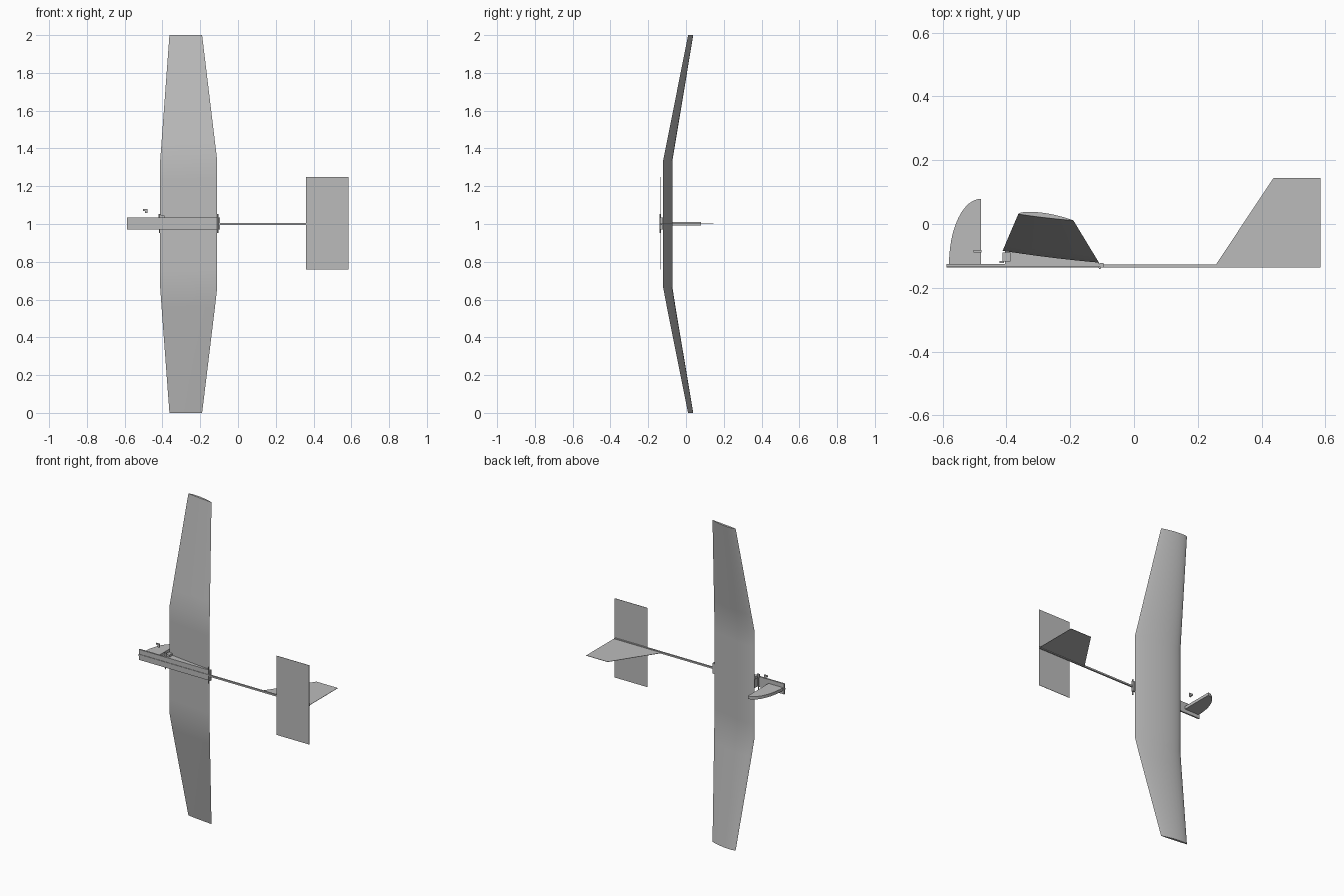
import bpy, bmesh
from math import sin, cos, pi
from mathutils import Vector

cube = bpy.data.objects.get("Cube")
if cube:
    bpy.data.objects.remove(cube, do_unlink=True)

grey = bpy.data.materials.new("light grey")
grey.use_nodes = True
colour = (0.5, 0.5, 0.5, 1)
grey.diffuse_color = colour
grey.node_tree.nodes["Principled BSDF"].inputs["Base Color"].default_value = colour


def finish(name, bm, smooth=False):
    bmesh.ops.recalc_face_normals(bm, faces=bm.faces)
    mesh = bpy.data.meshes.new(name)
    bm.to_mesh(mesh)
    bm.free()
    mesh.materials.append(grey)
    obj = bpy.data.objects.new(name, mesh)
    bpy.context.collection.objects.link(obj)
    if smooth:
        bpy.ops.object.select_all(action='DESELECT')
        obj.select_set(True)
        bpy.context.view_layer.objects.active = obj
        bpy.ops.object.shade_smooth_by_angle(angle=0.6)
    return obj


def loft(name, rings, smooth=False):
    """Skin a row of matching closed rings and cap both ends."""
    bm = bmesh.new()
    rows = [[bm.verts.new(p) for p in ring] for ring in rings]
    for a, b in zip(rows, rows[1:]):
        for i in range(len(a)):
            j = (i + 1) % len(a)
            bm.faces.new((a[i], a[j], b[j], b[i]))
    bm.faces.new(rows[0])
    bm.faces.new(rows[-1])
    return finish(name, bm, smooth)


def slab(name, outline, z0, z1):
    """Extrude an (x, y) outline between two heights."""
    return loft(name, [[(x, y, z) for x, y in outline] for z in (z0, z1)])


def box(name, x0, x1, y0, y1, z0, z1):
    return slab(name, [(x0, y0), (x1, y0), (x1, y1), (x0, y1)], z0, z1)


def rod(name, x, y, z0, z1, r):
    ring = [(x + r * cos(a * pi / 6), y + r * sin(a * pi / 6)) for a in range(12)]
    return slab(name, ring, z0, z1)


# Wing: cambered section, flat middle and two raised tapered outer panels
def section(lead, trail, z, thick, steps=14):
    lead, trail = Vector(lead), Vector(trail)
    ts = [(1 - cos(pi * i / steps)) / 2 for i in range(steps + 1)]

    def point(t, h):
        p = lead.lerp(trail, t)
        return (p.x, p.y + h, z)
    upper = [point(t, thick * 3.1 * t ** 0.6 * (1 - t)**0.9 * 0.65) for t in ts]
    lower = [point(t, -thick * 0.35 * t * (1 - t)) for t in reversed(ts[1:-1])]
    return upper + lower


root = ((-0.412, -0.084), (-0.11, -0.121))
tip = ((-0.363, 0.031), (-0.19, 0.011))
stations = [(0, 1), (0.56, 0.15), (0.665, 0), (0.76, 0), (1, 0),
            (1.24, 0), (1.335, 0), (1.44, 0.159), (2, 1)]
wing = []
for z, f in stations:
    ends = [Vector(a).lerp(Vector(b), f) for a, b in zip(root, tip)]
    wing.append(section(*ends, z, 0.031 - 0.013 * f))
loft("wing", wing, smooth=True)

# Fuselage plate, boom and wing mount
box("fuselage_plate", -0.588, -0.10, -0.134, -0.125, 0.97, 1.035)
box("boom", -0.588, 0.585, -0.137, -0.127, 0.996, 1.006)
slab("wing_mount", [(-0.405, -0.127), (-0.11, -0.127), (-0.11, -0.12),
                    (-0.405, -0.083)], 0.972, 1.033)

# Pins that hold the wing
rod("rear_wing_pin", -0.107, -0.137, 0.953, 1.052, 0.004)
rod("front_wing_pin", -0.415, -0.12, 0.953, 1.052, 0.003)
box("rear_pin_block", -0.108, -0.096, -0.137, -0.123, 0.97, 1.035)

# Tail surfaces
box("stabilizer", 0.36, 0.585, -0.137, -0.135, 0.758, 1.25)
slab("tail_fin", [(0.255, -0.13), (0.36, -0.136), (0.585, -0.136),
                  (0.585, 0.145), (0.438, 0.145)], 1.0, 1.002)

# Nose fin with rounded leading edge
curve = [(-0.48 - 0.10 * cos(a * pi / 24), -0.125 + 0.204 * sin(a * pi / 24))
         for a in range(13)]
slab("nose_fin", curve + [(-0.48, -0.125)], 0.992, 1.01)

# Small fittings near the nose
box("servo_body", -0.412, -0.388, -0.118, -0.09, 1.03, 1.046)
box("servo_arm", -0.422, -0.408, -0.122, -0.116, 1.034, 1.054)
box("clip_plate", -0.503, -0.478, -0.089, -0.081, 1.07, 1.079)
box("clip_leg", -0.492, -0.478, -0.089, -0.081, 1.057, 1.07)
